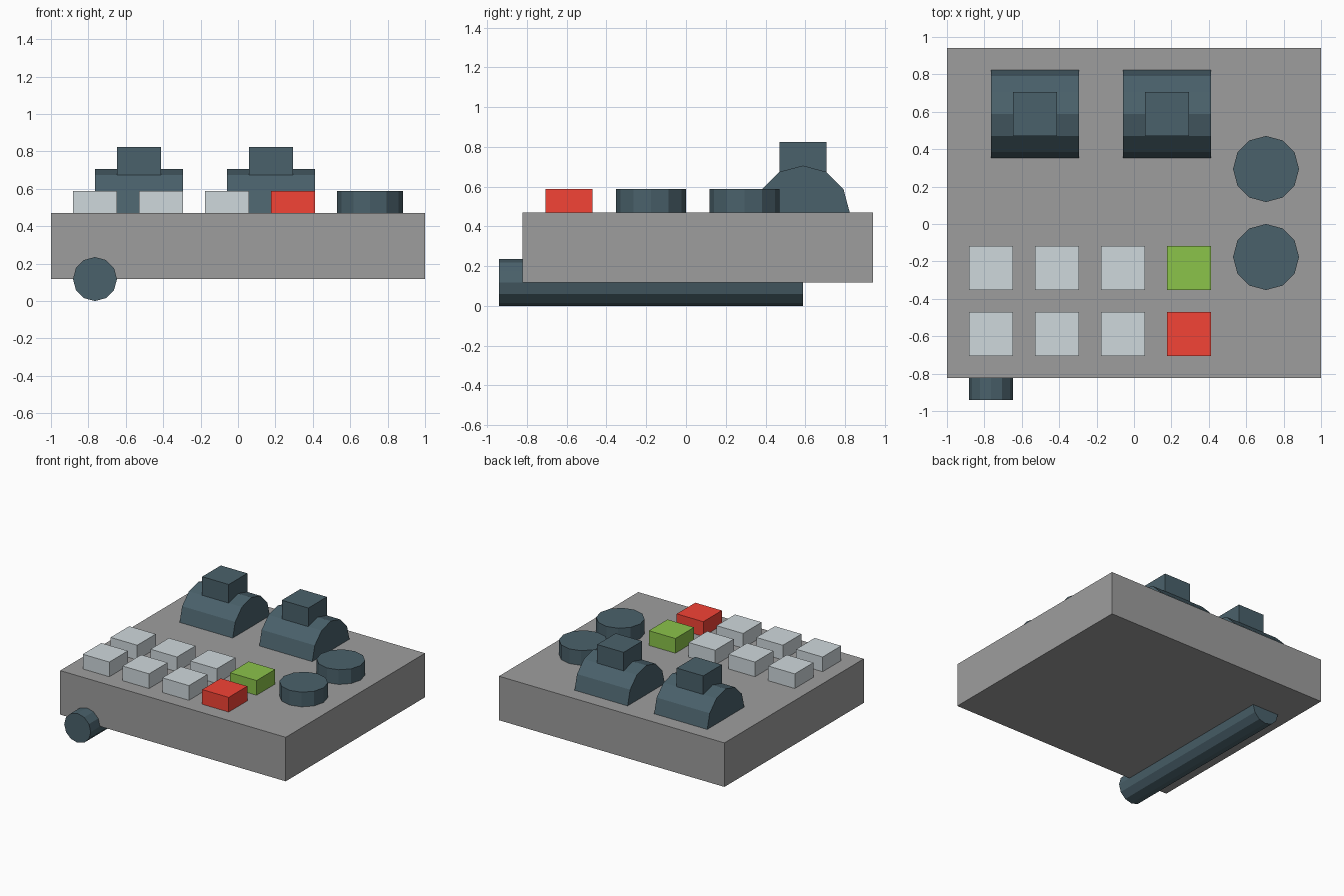
import bpy, math

if "Cube" in bpy.data.objects:
    bpy.data.objects.remove(bpy.data.objects["Cube"])

U = 2 / 17            # design grid step
TOP = 4 * U           # top face of the case


def material(name, hex_rgb):
    def lin(c):
        c /= 255
        return c / 12.92 if c <= 0.04045 else ((c + 0.055) / 1.055) ** 2.4
    m = bpy.data.materials.new(name)
    m.diffuse_color = (*(lin((hex_rgb >> s) & 255) for s in (16, 8, 0)), 1)
    m.use_nodes = True
    m.node_tree.nodes["Principled BSDF"].inputs["Base Color"].default_value = m.diffuse_color
    return m


GREY = material("case_grey", 0x9E9E9E)
SLATE = material("slate", 0x4A616B)
PALE = material("pale_grey", 0xCFD8DC)
GREEN = material("green", 0x8BC34A)
RED = material("red", 0xF44336)


def finish(name, mat):
    ob = bpy.context.object
    ob.name = name
    ob.data.materials.append(mat)
    return ob


def box(name, lo, hi, mat):
    bpy.ops.mesh.primitive_cube_add(size=1, location=[(a + b) / 2 for a, b in zip(lo, hi)])
    bpy.context.object.scale = [b - a for a, b in zip(lo, hi)]
    bpy.ops.object.transform_apply(location=False, rotation=False, scale=True)
    return finish(name, mat)


def cylinder(name, centre, radius, length, mat, rot=(0, 0, 0)):
    bpy.ops.mesh.primitive_cylinder_add(vertices=12, radius=radius, depth=length,
                                        location=centre, rotation=rot)
    return finish(name, mat)


# Case
box("case", (-1, -7 * U, U), (1, 8 * U, TOP), GREY)

# Rod half sunk into the underside, sticking out at the front
cylinder("rod", (-6.5 * U, -1.5 * U, U), U, 13 * U, SLATE, (math.pi / 2, 0, 0))

# Two rows of square keys, the last column coloured
for row, y in enumerate((-3 * U, -6 * U)):
    for col in range(4):
        x = (-7.5 + 3 * col) * U
        mat = PALE if col < 3 else (GREEN, RED)[row]
        box(f"key_{row}_{col}", (x, y, TOP), (x + 2 * U, y + 2 * U, TOP + U), mat)

# Round knobs
for i, y in enumerate((2.5 * U, -1.5 * U)):
    cylinder(f"knob_{i}", (6 * U, y, TOP + U / 2), 1.5 * U, U, SLATE)

# Rounded lever mounts with square lever heads
for i, x in enumerate((-4.5 * U, 1.5 * U)):
    cylinder(f"lever_mount_{i}", (x, 5 * U, TOP), 2 * U, 4 * U, SLATE, (0, math.pi / 2, 0))
    box(f"lever_head_{i}", (x - U, 4 * U, TOP + U), (x + U, 6 * U, TOP + 3 * U), SLATE)
